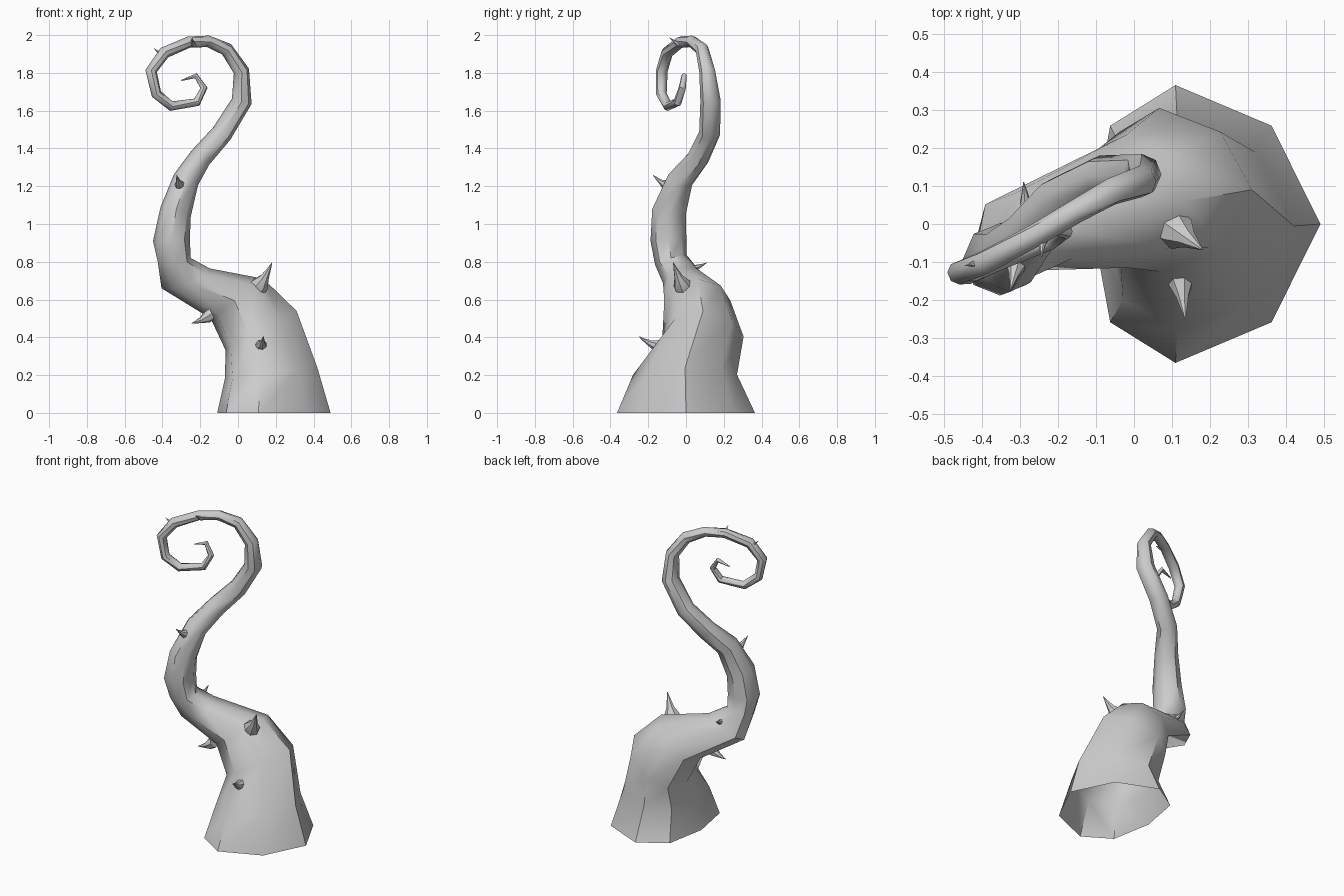
import bpy, bmesh, math
from mathutils import Vector as V

if "Cube" in bpy.data.objects:
    bpy.data.objects.remove(bpy.data.objects["Cube"])

SIDES = 8
grey = bpy.data.materials.new("plain grey")
grey.diffuse_color = (0.6, 0.6, 0.6, 1)
grey.use_nodes = True
grey.node_tree.nodes["Principled BSDF"].inputs["Base Color"].default_value = grey.diffuse_color


def loft(name, rings, cap_start=False, cap_end=True, angle=45):
    """Skin a list of equal point rings into a tube."""
    bm = bmesh.new()
    loops = [[bm.verts.new(p) for p in r] for r in rings]
    n = len(rings[0])
    for a, b in zip(loops, loops[1:]):
        for i in range(n):
            j = (i + 1) % n
            bm.faces.new((a[i], a[j], b[j], b[i]))
    if cap_start:
        bm.faces.new(loops[0][::-1])
    if cap_end:
        bm.faces.new(loops[-1])
    bmesh.ops.recalc_face_normals(bm, faces=bm.faces)
    me = bpy.data.meshes.new(name)
    bm.to_mesh(me)
    bm.free()
    ob = bpy.data.objects.new(name, me)
    bpy.context.collection.objects.link(ob)
    me.materials.append(grey)
    bpy.ops.object.select_all(action='DESELECT')
    bpy.context.view_layer.objects.active = ob
    ob.select_set(True)
    bpy.ops.object.shade_smooth_by_angle(angle=math.radians(angle))
    return ob


# Thick trunk: left x,z / right x,z of each ring, then y centre, y radius, skew
trunk = [
    (-.11, 0, .49, 0, 0, .365, .27),
    (-.07, .18, .42, .24, -.005, .275, .25),
    (-.065, .33, .31, .54, .09, .215, .3),
    (-.145, .50, .135, .71, .06, .175, .1),
    (-.405, .66, -.15, .765, -.02, .11, 0),
    (-.425, .80, -.25, .82, -.08, .088, 0),
    (-.45, .91, -.255, .92, -.093, .095, 0),
    (-.41, 1.09, -.25, 1.04, -.09, .09, 0),
]
# Thin curl: centre x, y, z and radius
curl = [
    (-.275, -.03, 1.235, .07), (-.2, .065, 1.35, .06), (-.085, .125, 1.48, .056),
    (.02, .13, 1.65, .054), (.018, .112, 1.81, .042), (-.06, .085, 1.925, .036),
    (-.158, .03, 1.967, .031), (-.26, -.03, 1.963, .03), (-.39, -.10, 1.907, .032),
    (-.46, -.128, 1.81, .031), (-.432, -.13, 1.688, .028), (-.353, -.095, 1.624, .026),
    (-.218, -.045, 1.645, .023), (-.18, -.02, 1.72, .019), (-.223, -.01, 1.785, .014),
    (-.30, -.02, 1.76, .003),
]

centres = [V(((a + c) / 2, y, (b + d) / 2)) for a, b, c, d, y, _, _ in trunk]
centres += [V(p[:3]) for p in curl]
rings = []
for k, c in enumerate(centres):
    before, after = centres[max(k - 1, 0)], centres[min(k + 1, len(centres) - 1)]
    t = (c - before).normalized() + (after - c).normalized()
    t.normalize()
    v = (V((0, 1, 0)) - t * t.y).normalized()
    if k < len(trunk):
        a, b, x, z, y, r, skew = trunk[k]
        u = V((x - a, 0, z - b)) / 2
        v = V((0, r, 0)) if k < 4 else v * r
    else:
        r, skew = curl[k - len(trunk)][3], 0
        u, v = v.cross(t) * r, v * r
    ring = []
    for i in range(SIDES):
        w = math.tau * i / SIDES
        ring.append(c + u * (math.cos(w) - skew * math.sin(w) ** 2) + v * math.sin(w))
    rings.append(ring)
loft("tentacle", rings)


# Thorns: base, tip, base radius
def thorn(name, base, tip, r):
    base, tip = V(base), V(tip)
    d = tip - base
    u = d.orthogonal().normalized()
    v = d.normalized().cross(u)
    prof = [(0, 1), (.22, .95), (.5, .5), (.8, .22), (1, .04)]
    sag = V((0, 0, -.07 * d.length))
    loft(name, [[base + d * f + sag * math.sin(math.pi * f)
                 + (u * math.cos(math.tau * i / 7) + v * math.sin(math.tau * i / 7)) * r * s
                 for i in range(7)] for f, s in prof], True, True, 30)


thorns = [
    ((.10, -.01, .66), (.18, -.067, .795), .05),
    ((.12, -.13, .35), (.135, -.25, .405), .035),
    ((-.14, -.05, .525), (-.245, -.06, .475), .035),
    ((-.28, .0, .76), (-.29, .11, .795), .03),
    ((-.305, -.09, 1.2), (-.325, -.175, 1.26), .028),
    ((-.24, -.025, 1.95), (-.243, -.088, 1.987), .018),
    ((-.40, -.10, 1.90), (-.445, -.11, 1.93), .014),
]
for n, th in enumerate(thorns):
    thorn(f"thorn_{n + 1}", *th)
